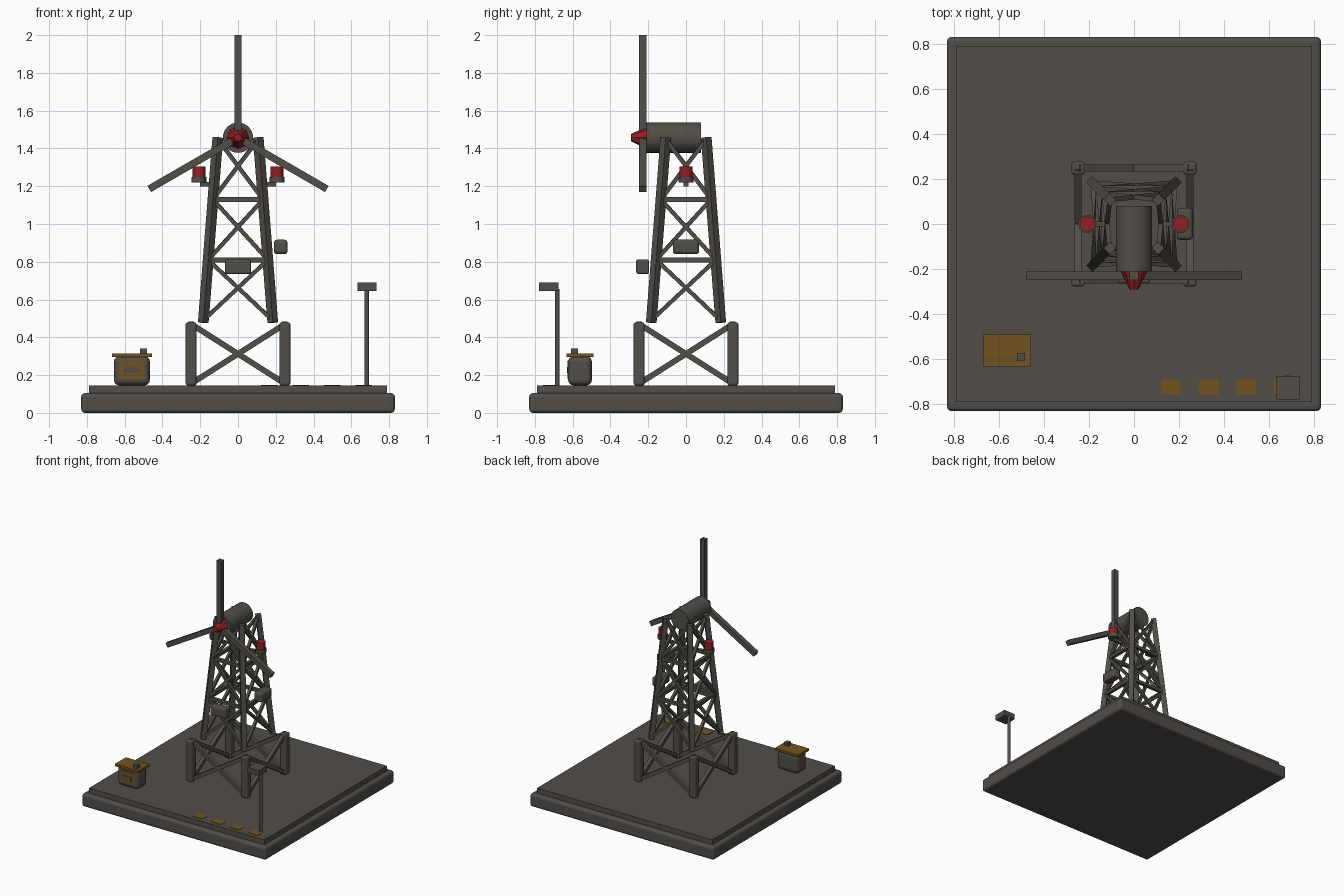
import bpy
import math
from mathutils import Vector

cube = bpy.data.objects.get("Cube")
if cube:
    bpy.data.objects.remove(cube, do_unlink=True)


def material(name, rgb):
    mat = bpy.data.materials.new(name)
    mat.use_nodes = True
    color = (*rgb, 1)
    mat.diffuse_color = color
    mat.node_tree.nodes["Principled BSDF"].inputs["Base Color"].default_value = color
    return mat


GREY = material("warm dark grey", (0.085, 0.077, 0.065))
OCHRE = material("ochre", (0.17, 0.088, 0.014))
RED = material("signal red", (0.30, 0.014, 0.018))


def finish(name, mat, bevel=0):
    ob = bpy.context.object
    ob.name = name
    ob.data.materials.append(mat)
    if bevel:
        mod = ob.modifiers.new("Bevel", "BEVEL")
        mod.width = bevel
        mod.segments = 3
    return ob


def box(name, low, high, mat=GREY, bevel=0):
    """Axis-aligned box between two corners."""
    low, high = Vector(low), Vector(high)
    bpy.ops.mesh.primitive_cube_add(size=1, location=(low + high) / 2)
    bpy.context.object.scale = high - low
    bpy.ops.object.transform_apply(location=False, rotation=False, scale=True)
    return finish(name, mat, bevel)


def beam(name, a, b, width, mat=GREY):
    """Square bar from point a to point b."""
    a, b = Vector(a), Vector(b)
    bpy.ops.mesh.primitive_cube_add(size=1, location=(a + b) / 2)
    ob = bpy.context.object
    ob.scale = (width, width, (b - a).length)
    ob.rotation_euler = (b - a).to_track_quat("Z", "Y").to_euler()
    bpy.ops.object.transform_apply(location=False, rotation=False, scale=True)
    return finish(name, mat)


def round_part(name, center, r1, r2, depth, mat=GREY, sides=32, along_y=False):
    """Cylinder or cone, standing up or pointing to the front."""
    bpy.ops.mesh.primitive_cone_add(
        vertices=sides, radius1=r1, radius2=r2, depth=depth, location=center,
        rotation=(math.pi / 2 if along_y else 0, 0, 0))
    ob = finish(name, mat)
    if sides > 12:
        bpy.ops.object.shade_smooth_by_angle(angle=math.radians(35))
    return ob


# Base slab and raised floor
FLOOR = 0.145
box("base_slab", (-0.83, -0.83, 0), (0.83, 0.83, 0.105), bevel=0.02)
box("floor_plate", (-0.79, -0.79, 0.1), (0.79, 0.79, FLOOR))

# Corners in order around the tower
CORNERS = [(-1, -1), (1, -1), (1, 1), (-1, 1)]
SIDES = ["front", "right_hand", "back", "left_hand"]


def corner(i, half, z):
    x, y = CORNERS[i % 4]
    return Vector((x * half, y * half, z))


# Stand: four posts with crossed braces
for i, side in enumerate(SIDES):
    post = corner(i, 0.248, 0)
    offset = Vector((0.029, 0.029, 0))
    box(f"stand_post_{i + 1}", post - offset + Vector((0, 0, FLOOR)),
        post + offset + Vector((0, 0, 0.48)), bevel=0.012)
    for j, (za, zb) in enumerate([(0.155, 0.47), (0.47, 0.155)]):
        beam(f"stand_brace_{side}_{j + 1}", corner(i, 0.248, za),
             corner(i + 1, 0.248, zb), 0.03)


# Tapered lattice tower
BOTTOM, TOP = 0.478, 1.458


def half_width(z):
    return 0.184 - 0.077 * (z - BOTTOM) / (TOP - BOTTOM)


LEVELS = [0.49, 0.81, 1.13, 1.45]
for i, side in enumerate(SIDES):
    beam(f"tower_leg_{i + 1}", corner(i, half_width(BOTTOM), BOTTOM),
         corner(i, half_width(TOP), TOP), 0.04)
    for z in LEVELS[1:3]:
        beam(f"tower_rail_{side}", corner(i, half_width(z), z),
             corner(i + 1, half_width(z), z), 0.025)
    for lo, hi in zip(LEVELS, LEVELS[1:]):
        for za, zb in [(lo, hi), (hi, lo)]:
            beam(f"tower_brace_{side}", corner(i, half_width(za), za),
                 corner(i + 1, half_width(zb), zb), 0.021)

# Nacelle, spinner and blades
AXIS = 1.457
round_part("nacelle", (0, -0.065, AXIS), 0.08, 0.08, 0.29, along_y=True)
round_part("spinner", (0, -0.248, AXIS), 0.06, 0.02, 0.085, RED, 8, True)
for i in range(3):
    angle = i * math.tau / 3
    out = Vector((math.sin(angle), 0, math.cos(angle)))
    hub = Vector((0, -0.229, AXIS))
    beam(f"blade_{i + 1}", hub + out * 0.03, hub + out * 0.543, 0.038)

# Warning lamps on both sides
for side, s in [("left", 1), ("right", -1)]:
    x = 0.207 * s
    beam(f"lamp_arm_{side}", (0.12 * s, 0, 1.21), (0.2 * s, 0, 1.21), 0.024)
    round_part(f"lamp_base_{side}", (x, 0, 1.235), 0.04, 0.04, 0.03, sides=24)
    round_part(f"lamp_{side}", (x, 0, 1.275), 0.034, 0.034, 0.06, RED, 24)

# Equipment boxes on the tower
box("side_equipment_box", (0.19, -0.07, 0.84), (0.262, 0.07, 0.917), bevel=0.017)
box("front_equipment_box", (-0.07, -0.264, 0.735), (0.07, -0.195, 0.813), bevel=0.012)

# Ground cabinet
box("cabinet", (-0.657, -0.624, FLOOR), (-0.466, -0.498, 0.3), bevel=0.03)
box("cabinet_panel", (-0.628, -0.628, 0.18), (-0.495, -0.62, 0.278), OCHRE)
box("cabinet_plate", (-0.605, -0.63, 0.21), (-0.522, -0.622, 0.242))
box("cabinet_lid", (-0.667, -0.632, 0.296), (-0.456, -0.49, 0.314), OCHRE)
box("cabinet_knob", (-0.519, -0.609, 0.314), (-0.483, -0.573, 0.34))

# Mast with a floodlight head
round_part("mast", (0.682, -0.682, 0.4), 0.0125, 0.0125, 0.51, sides=16)
box("mast_head", (0.632, -0.778, 0.645), (0.734, -0.674, 0.69))

# Painted floor markings
for i in range(4):
    x = 0.165 + i / 6
    box(f"floor_marking_{i + 1}", (x - 0.043, -0.757, FLOOR - 0.002),
        (x + 0.043, -0.69, FLOOR + 0.003), OCHRE)
